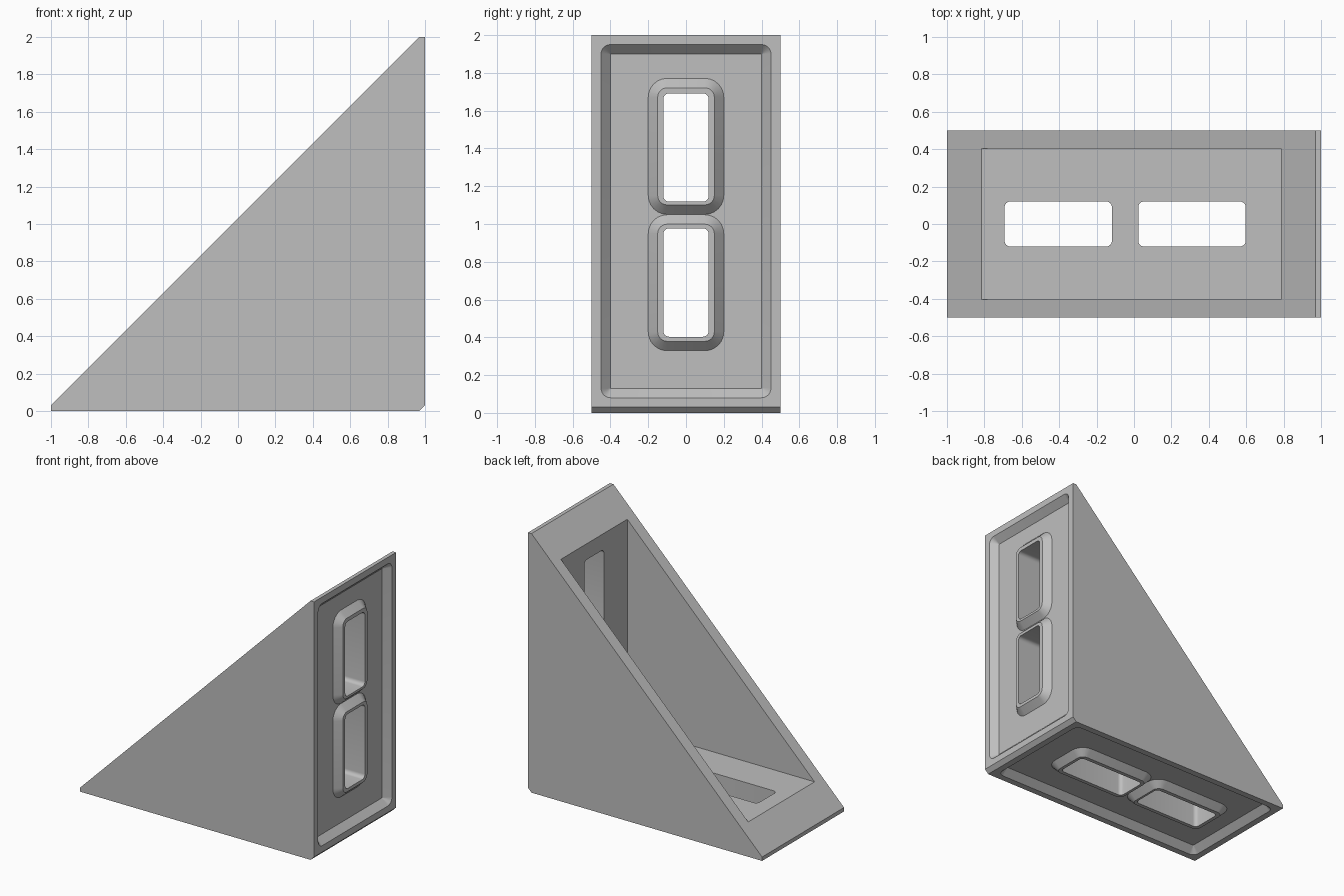
import bpy, bmesh, math

if "Cube" in bpy.data.objects:
    bpy.data.objects.remove(bpy.data.objects["Cube"], do_unlink=True)

grey = bpy.data.materials.new("plain_grey")
grey.use_nodes = True
COLOR = (0.52, 0.52, 0.52, 1)
grey.diffuse_color = COLOR
grey.node_tree.nodes["Principled BSDF"].inputs["Base Color"].default_value = COLOR


def loft(name, rings):
    """Solid skinned through closed rings with equal point counts."""
    bm = bmesh.new()
    loops = [[bm.verts.new(p) for p in ring] for ring in rings]
    n = len(loops[0])
    for a, b in zip(loops, loops[1:]):
        for i in range(n):
            j = (i + 1) % n
            bm.faces.new((a[i], a[j], b[j], b[i]))
    bm.faces.new(loops[0][::-1])
    bm.faces.new(loops[-1])
    bmesh.ops.recalc_face_normals(bm, faces=bm.faces[:])
    mesh = bpy.data.meshes.new(name)
    bm.to_mesh(mesh)
    bm.free()
    obj = bpy.data.objects.new(name, mesh)
    bpy.context.collection.objects.link(obj)
    mesh.materials.append(grey)
    return obj


def prism(name, profile, half):
    return loft(name, [[(x, y, z) for x, z in profile] for y in (-half, half)])


# The two outer plates mirror each other across the diagonal
def on_wall(u, y, depth):
    return (1 - depth, y, u)


def on_base(u, y, depth):
    return (1 - u, y, depth)


def rounded(place, center, half_u, half_y, r, depth):
    ring = []
    for k, (su, sy) in enumerate(((1, 1), (-1, 1), (-1, -1), (1, -1))):
        for s in range(7):
            a = math.pi / 2 * (k + s / 6)
            ring.append(place(center + su * (half_u - r) + r * math.cos(a),
                              sy * (half_y - r) + r * math.sin(a), depth))
    return ring


def plug(name, place, center, sections):
    return loft(name, [rounded(place, center, *s) for s in sections])


def combine(target, tool, operation):
    mod = target.modifiers.new("cut", 'BOOLEAN')
    mod.operation = operation
    mod.solver = 'EXACT'
    mod.object = tool
    bpy.context.view_layer.objects.active = target
    bpy.ops.object.modifier_apply(modifier=mod.name)
    bpy.data.objects.remove(tool, do_unlink=True)


# Wedge body with blunt tips and a chamfered heel
bracket = prism("corner_bracket", [(-1, 0), (0.97, 0), (1, 0.03), (1, 2),
                                   (0.97, 2), (-1, 0.03)], 0.5)

# Pocket open on the sloping side
combine(bracket, prism("pocket", [(-1.5, 0.215), (0.785, 0.215), (0.785, 2.5)], 0.405),
        'DIFFERENCE')

for place in (on_wall, on_base):
    # Shallow panel recess with sloping rim
    combine(bracket, plug("recess", place, 1.015, [
        (0.955, 0.47, 0.07, -0.02), (0.885, 0.4, 0.002, 0.05)]), 'DIFFERENCE')
    # Raised bevelled collars, then the slots through them
    for center in (0.689, 1.411):
        combine(bracket, plug("collar", place, center, [
            (0.31, 0.15, 0.05, 0), (0.38, 0.22, 0.12, 0.07)]), 'UNION')
    for center in (0.69, 1.405):
        combine(bracket, plug("slot", place, center, [
            (0.287, 0.12, 0.03, -0.05), (0.287, 0.12, 0.03, 0.3)]), 'DIFFERENCE')

# One material, crisp edges with smooth corner arcs
bracket.data.materials.clear()
bracket.data.materials.append(grey)
for poly in bracket.data.polygons:
    poly.material_index = 0
bpy.ops.object.select_all(action='DESELECT')
bracket.select_set(True)
bpy.context.view_layer.objects.active = bracket
bpy.ops.object.shade_smooth_by_angle(angle=math.radians(25))
